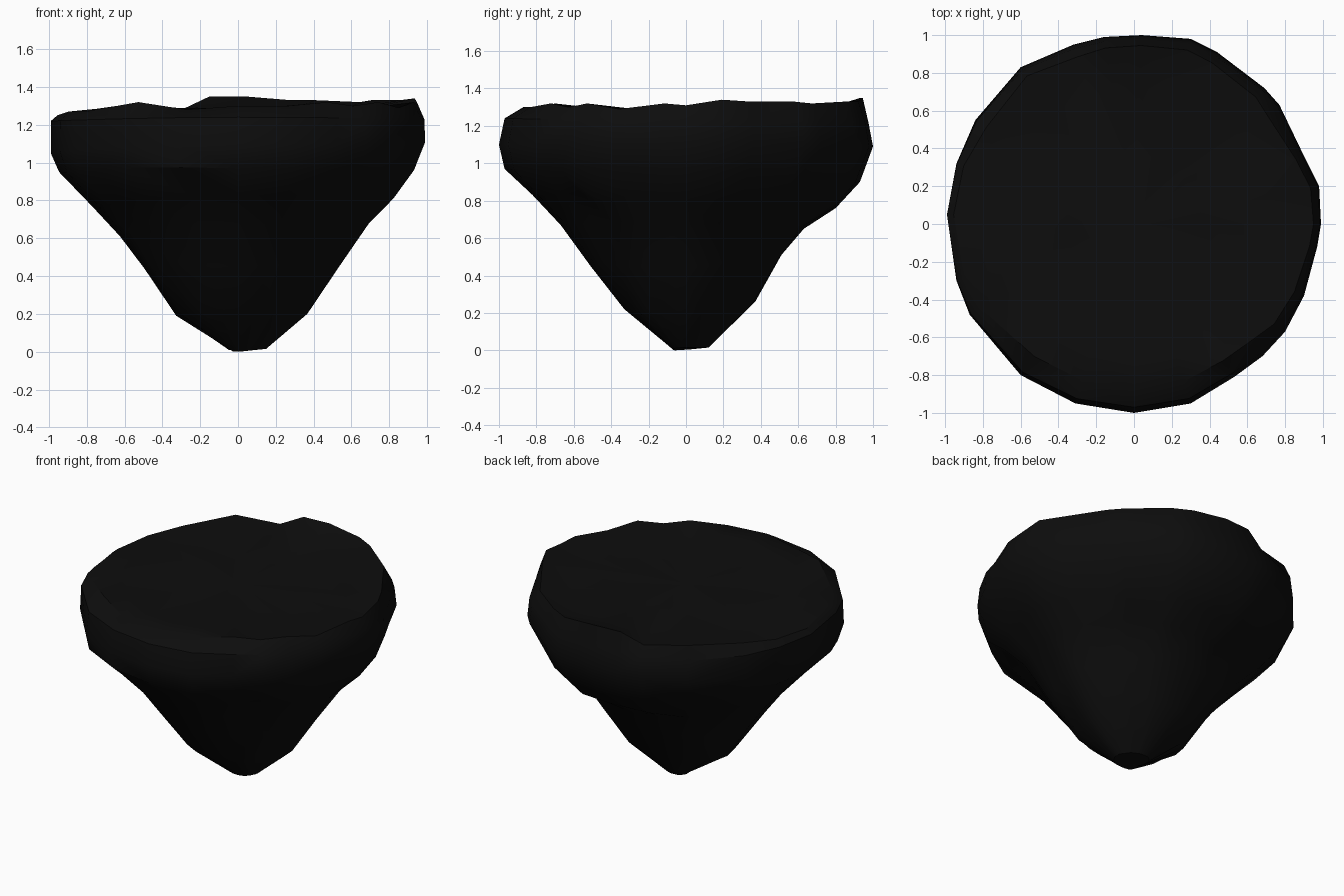
import bpy, bmesh, math, random

if "Cube" in bpy.data.objects:
    bpy.data.objects.remove(bpy.data.objects["Cube"], do_unlink=True)
random.seed(4)

# Plan outline of the rock: x, y and the height of the rim there
OUTLINE = [
    (.98, .2, 1.34), (.9, .36, 1.33), (.77, .63, 1.33), (.69, .72, 1.32),
    (.44, .91, 1.33), (.3, .98, 1.33), (.04, 1.0, 1.35), (-.16, .99, 1.35),
    (-.32, .95, 1.28), (-.6, .83, 1.31), (-.84, .55, 1.28), (-.94, .32, 1.26),
    (-.99, .05, 1.25), (-.94, -.3, 1.27), (-.87, -.48, 1.27), (-.6, -.8, 1.32),
    (-.31, -.95, 1.28), (0, -1.0, 1.3), (.3, -.95, 1.3), (.53, -.81, 1.32),
    (.68, -.7, 1.3), (.8, -.57, 1.32), (.9, -.38, 1.29), (.97, -.12, 1.32),
    (.99, 0, 1.31)]

# Side profiles (radius, height) facing +x, +y, -x, -y, from the foot up
PROFILES = [
    [(.15, .015), (.37, .2), (.54, .45), (.70, .68), (.83, .81), (.94, .96), (1, 1.11), (.995, 1.23)],
    [(.12, .015), (.37, .26), (.51, .51), (.63, .65), (.80, .76), (.93, .9), (1, 1.09), (.975, 1.22)],
    [(.03, .008), (.33, .19), (.50, .44), (.63, .61), (.78, .77), (.955, .95), (1, 1.05), (1, 1.22)],
    [(.06, .0), (.33, .22), (.51, .45), (.67, .67), (.82, .83), (.97, .97), (1, 1.1), (.97, 1.24)]]
RIM_INSET = [.96, .945, .965, .87]


def blend(angle):
    """Two neighbouring profile numbers and the smooth weight of the second."""
    q = (angle / (math.pi / 2)) % 4
    i = int(q) % 4
    t = q - int(q)
    return i, (i + 1) % 4, t * t * (3 - 2 * t)


def mix(a, b, t):
    return a + (b - a) * t


bm = bmesh.new()
columns = []
for x, y, rim in OUTLINE:
    a, b, t = blend(math.atan2(y, x))
    rough = 4 * t * (1 - t)          # roughen between the main directions
    col = []
    # Tapering underside and upright shoulder
    for k, (p, q) in enumerate(zip(PROFILES[a], PROFILES[b])):
        amount = rough if 0 < k < 6 else 0
        r = mix(p[0], q[0], t) * (1 + amount * random.uniform(-.025, .02))
        z = mix(p[1], q[1], t) + amount * random.uniform(-.025, .025)
        col.append(bm.verts.new((x * r, y * r, z)))
    # Uneven rim and the shallow top
    inset = mix(RIM_INSET[a], RIM_INSET[b], t) - rough * random.uniform(0, .04)
    col.append(bm.verts.new((x * inset, y * inset, rim)))
    col.append(bm.verts.new((x * .72, y * .72, 1.285 + random.uniform(-.012, .012))))
    col.append(bm.verts.new((x * .36, y * .36, 1.285 + random.uniform(-.008, .008))))
    columns.append(col)

for i, col in enumerate(columns):
    nxt = columns[(i + 1) % len(columns)]
    for k in range(len(col) - 1):
        bm.faces.new((col[k], nxt[k], nxt[k + 1], col[k + 1]))

# Close the foot and the middle of the top with fans
for k, centre in ((0, (.04, .02, .005)), (-1, (0, 0, 1.285))):
    mid = bm.verts.new(centre)
    for i, col in enumerate(columns):
        bm.faces.new((col[k], columns[(i + 1) % len(columns)][k], mid))
bmesh.ops.recalc_face_normals(bm, faces=bm.faces[:])
bmesh.ops.triangulate(bm, faces=bm.faces[:])

mesh = bpy.data.meshes.new("floating_rock")
bm.to_mesh(mesh)
bm.free()
rock = bpy.data.objects.new("floating_rock", mesh)
bpy.context.collection.objects.link(rock)

# Dark stone colour
stone = bpy.data.materials.new("black_stone")
stone.use_nodes = True
colour = (.004, .004, .004, 1)
stone.diffuse_color = colour
stone.node_tree.nodes["Principled BSDF"].inputs["Base Color"].default_value = colour
mesh.materials.append(stone)

# Soft underside with a crisp rim
bpy.ops.object.select_all(action='DESELECT')
rock.select_set(True)
bpy.context.view_layer.objects.active = rock
bpy.ops.object.shade_smooth_by_angle(angle=math.radians(35))
